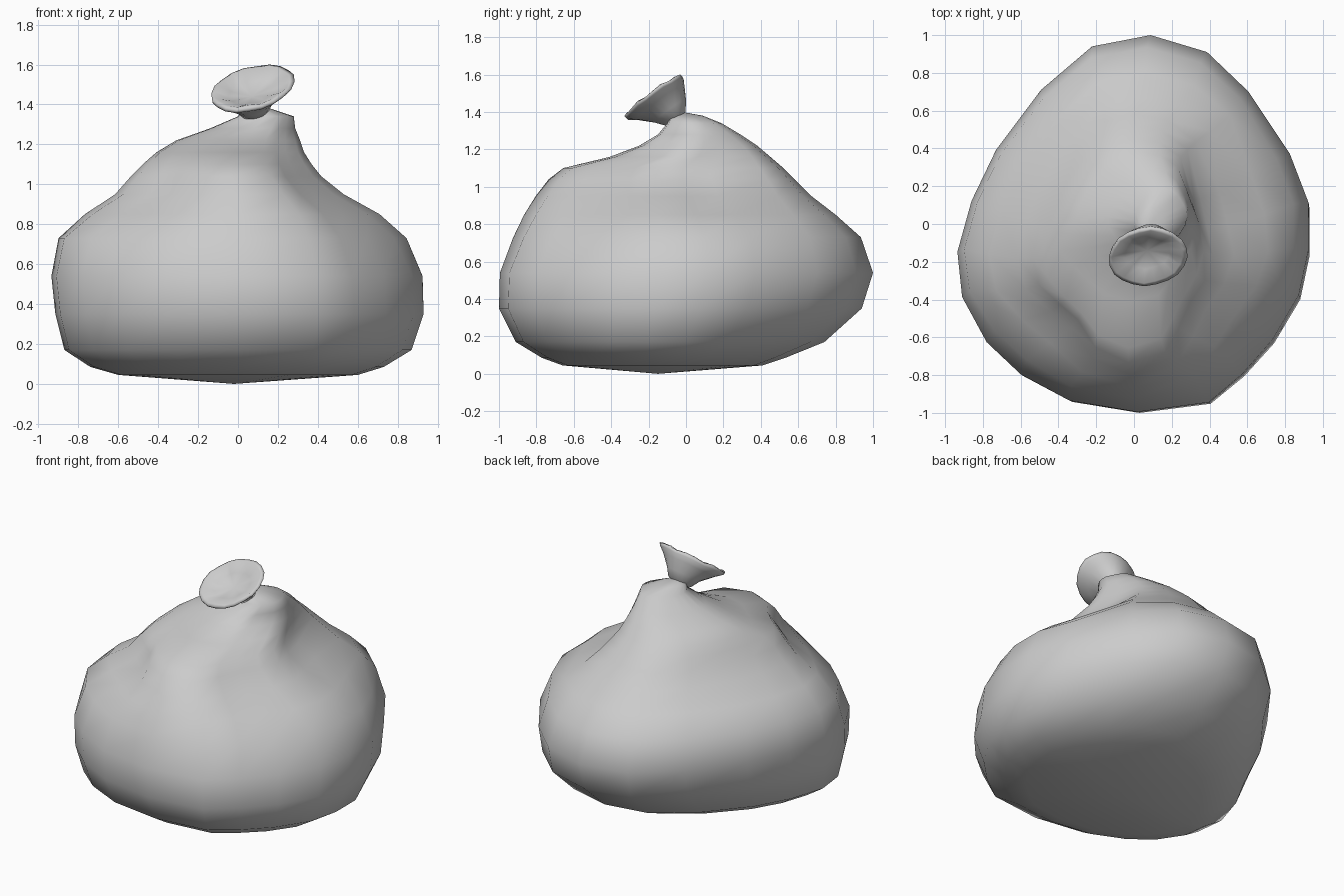
import bpy, bmesh, math
from mathutils import Vector

if "Cube" in bpy.data.objects:
    bpy.data.objects.remove(bpy.data.objects["Cube"])


def loft(name, rings, bottom, top):
    """Skin closed rings of equal length, closing both ends with a point."""
    bm = bmesh.new()
    rows = [[bm.verts.new(p) for p in ring] for ring in rings]
    n = len(rows[0])
    first, last = bm.verts.new(bottom), bm.verts.new(top)
    for i in range(n):
        j = (i + 1) % n
        bm.faces.new((first, rows[0][j], rows[0][i]))
        bm.faces.new((last, rows[-1][i], rows[-1][j]))
        for a, b in zip(rows, rows[1:]):
            bm.faces.new((a[i], a[j], b[j], b[i]))
    bmesh.ops.recalc_face_normals(bm, faces=bm.faces)
    for f in bm.faces:
        f.smooth = True
    mesh = bpy.data.meshes.new(name)
    bm.to_mesh(mesh)
    bm.free()
    obj = bpy.data.objects.new(name, mesh)
    bpy.context.collection.objects.link(obj)
    return obj


# Plan outline of the sack, counter-clockwise from the right
plan = [(.93, .11), (.83, .37), (.61, .70), (.39, .91), (.09, 1.0), (-.22, .94), (-.49, .71),
        (-.73, .39), (-.86, .12), (-.935, -.15), (-.91, -.39), (-.78, -.63), (-.60, -.80),
        (-.34, -.94), (.02, -1.0), (.40, -.95), (.58, -.80), (.74, -.62), (.88, -.38), (.93, -.14)]

# Height, then left, right, front and back reach of each ring
levels = [(.045, -.60, .60, -.66, .41), (.085, -.74, .73, -.77, .53), (.17, -.87, .87, -.91, .74),
          (.35, -.915, .93, -1.0, .94), (.54, -.935, .925, -.995, 1.0), (.73, -.90, .86, -.925, .935),
          (.85, -.77, .75, -.87, .80), (.95, -.62, .58, -.81, .67), (1.04, -.54, .46, -.74, .58),
          (1.10, -.48, .40, -.66, .52), (1.16, -.41, .35, -.41, .45), (1.22, -.31, .32, -.25, .38),
          (1.28, -.14, .29, -.15, .29), (1.34, 0, .28, -.10, .19), (1.38, .02, .16, -.08, .09)]

# Folds: direction in degrees, height, angular width, height spread, depth (negative bulges)
folds = [(229, 1.0, 22, .19, .21), (322, 1.0, 26, .24, .17),
         (15, 1.0, 20, .18, .17), (50, 1.08, 17, .22, -.13)]

rings = []
for z, x0, x1, y0, y1 in levels:
    centre = Vector(((x0 + x1) / 2, (y0 + y1) / 2, z))
    ring = []
    for px, py in plan:
        p = Vector((x0 + (x1 - x0) * (px + .935) / 1.865, y0 + (y1 - y0) * (py + 1) / 2, z))
        angle = math.degrees(math.atan2(py, px))
        scale = 1
        for a, h, wa, wh, depth in folds:
            d = (angle - a + 180) % 360 - 180
            scale -= depth * math.exp(-(d / wa) ** 2 - ((z - h) / wh) ** 2)
        ring.append(centre + (p - centre) * scale)
    rings.append(ring)
loft("bag_body", rings, (-.02, -.15, 0), (.08, -.02, 1.40))

# Gathered, flared mouth: centre, sideways radius, tilted depth radius, wrinkle size
mouth = [((.085, -.055, 1.365), .075, .065, 0), ((.08, -.085, 1.405), .10, .105, 0),
         ((.07, -.135, 1.45), .165, .155, .002), ((.07, -.165, 1.47), .205, .186, .003),
         ((.075, -.175, 1.485), .213, .188, .004), ((.07, -.175, 1.49), .19, .168, .006),
         ((.07, -.155, 1.46), .12, .10, .006)]
side = Vector((.98, 0, .14))
depth = Vector((.10, .81, .58))
axis = Vector((0, -.58, .81))
count = 20
rings = []
for c, ru, rv, wrinkle in mouth:
    ring = []
    for i in range(count):
        t = math.tau * i / count
        lift = wrinkle * math.sin(7 * t)
        ring.append(Vector(c) + side * ru * math.cos(t) + depth * rv * math.sin(t) + axis * lift)
    rings.append(ring)
loft("tied_mouth", rings, (.085, -.04, 1.345), (.07, -.14, 1.44))
